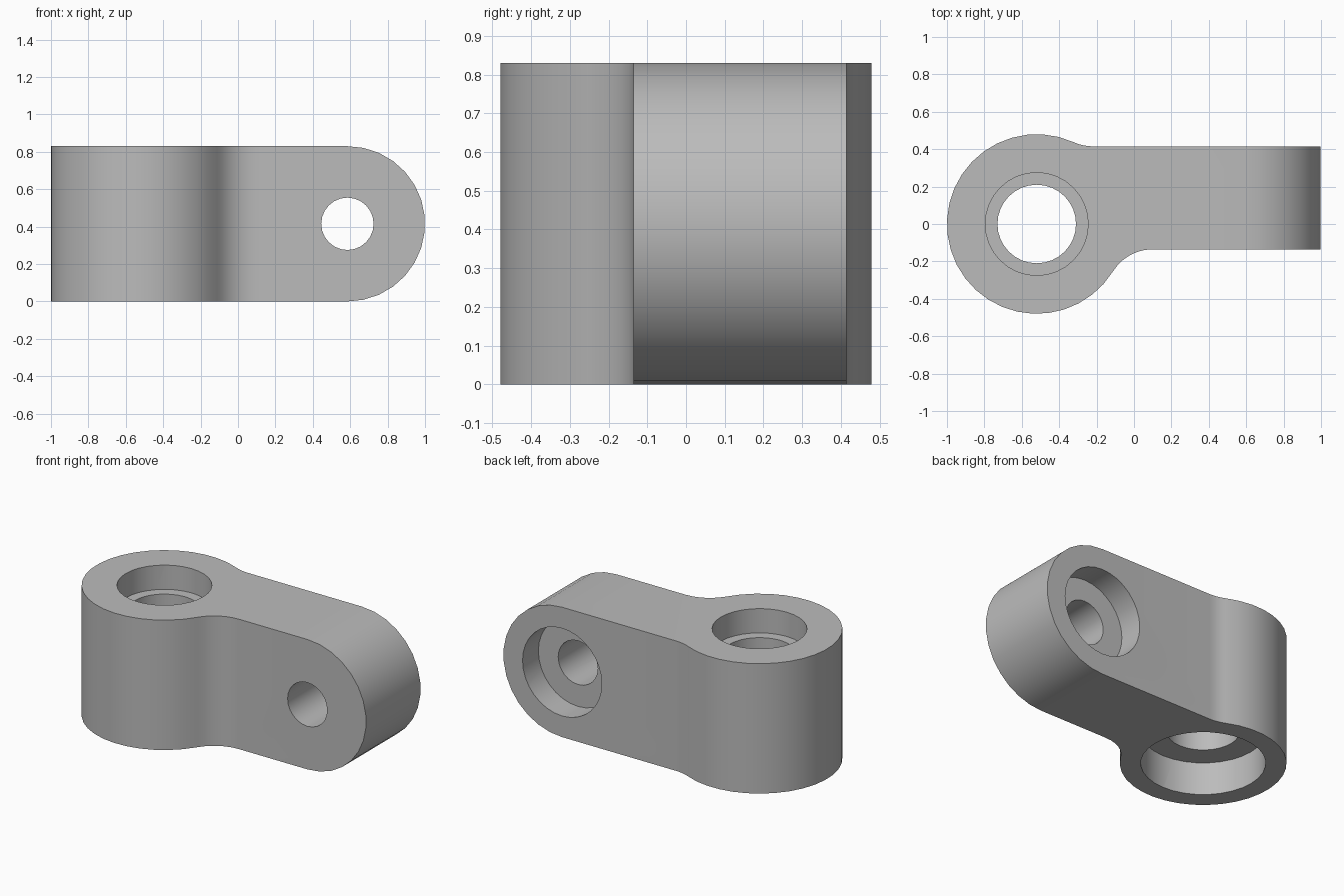
import bpy
import bmesh
from math import pi, sin, cos, atan2, sqrt, radians
from mathutils import Vector, Matrix

if "Cube" in bpy.data.objects:
    bpy.data.objects.remove(bpy.data.objects["Cube"])

HEIGHT = 0.83
RING_X, RING_R = -0.52, 0.48
ARM_FRONT, ARM_BACK = -0.135, 0.415
END_X, END_R = 0.585, HEIGHT / 2
FILLET = 0.25


def arc(cx, cy, r, a0, a1, steps):
    return [(cx + r * cos(a0 + (a1 - a0) * i / steps),
             cy + r * sin(a0 + (a1 - a0) * i / steps)) for i in range(steps + 1)]


def prism(name, outline, low, high, along_y=False):
    """Extrude an outline along z, or an x-z outline along y."""
    bm = bmesh.new()
    place = (lambda p: (p[0], low, p[1])) if along_y else (lambda p: (p[0], p[1], low))
    face = bm.faces.new([bm.verts.new(place(p)) for p in outline])
    top = bmesh.ops.extrude_face_region(bm, geom=[face])
    shift = Vector((0, high - low, 0)) if along_y else Vector((0, 0, high - low))
    moved = [v for v in top["geom"] if isinstance(v, bmesh.types.BMVert)]
    bmesh.ops.translate(bm, verts=moved, vec=shift)
    bmesh.ops.recalc_face_normals(bm, faces=bm.faces)
    mesh = bpy.data.meshes.new(name)
    bm.to_mesh(mesh)
    bm.free()
    obj = bpy.data.objects.new(name, mesh)
    bpy.context.collection.objects.link(obj)
    return obj


def disc(cx, cy, r, sides=32):
    return arc(cx, cy, r, 0, 2 * pi, sides)[:-1]


def cut(target, cutter, operation="DIFFERENCE"):
    cutter.hide_render = True
    mod = target.modifiers.new(cutter.name, "BOOLEAN")
    mod.operation, mod.object, mod.solver = operation, cutter, "EXACT"
    bpy.context.view_layer.objects.active = target
    bpy.ops.object.modifier_apply(modifier=mod.name)
    bpy.data.objects.remove(cutter)


# Fillet centres, tangent to both the ring and an arm side
def fillet_centre(side, sign):
    y = side + sign * FILLET
    return RING_X + sqrt((RING_R + FILLET) ** 2 - y ** 2), y


bx, by = fillet_centre(ARM_BACK, 1)
fx, fy = fillet_centre(ARM_FRONT, -1)
back_angle = atan2(by, bx - RING_X)
front_angle = atan2(fy, fx - RING_X)

# Plan outline: ring, blended into the offset arm
plan = arc(RING_X, 0, RING_R, back_angle, 2 * pi + front_angle, 26)
plan += arc(fx, fy, FILLET, front_angle + pi, pi / 2, 6)[1:]
plan += [(1.2, ARM_FRONT), (1.2, ARM_BACK)]
plan += arc(bx, by, FILLET, -pi / 2, back_angle - pi, 4)[:-1]
body = prism("swivel_link_body", plan, -0.1, HEIGHT + 0.1)

# Side outline: square at the ring end, round at the arm end
side = [(-1.2, HEIGHT), (-1.2, 0)] + arc(END_X, END_R, END_R, -pi / 2, pi / 2, 15)
cut(body, prism("side_shape", side, -1, 1, True), "INTERSECT")

# Upright bore with a recess at each end
cut(body, prism("ring_bore", disc(RING_X, 0, 0.21), -0.2, 1.2))
cut(body, prism("top_recess", disc(RING_X, 0, 0.275), HEIGHT - 0.155, 1.2))
cut(body, prism("bottom_recess", disc(RING_X, 0, 0.36), -0.2, 0.21))

# Cross bore through the arm with a recess at the back
cut(body, prism("arm_bore", disc(END_X, END_R, 0.14, 24), -0.5, 0.8, True))
cut(body, prism("arm_recess", disc(END_X, END_R, 0.28), ARM_BACK - 0.16, 0.8, True))

# Plain grey finish
grey = bpy.data.materials.new("plain_grey")
grey.use_nodes = True
colour = (0.5, 0.5, 0.5, 1)
grey.diffuse_color = colour
grey.node_tree.nodes["Principled BSDF"].inputs["Base Color"].default_value = colour
body.data.materials.clear()
body.data.materials.append(grey)

bpy.ops.object.select_all(action="DESELECT")
body.select_set(True)
bpy.context.view_layer.objects.active = body
bpy.ops.object.shade_smooth_by_angle(angle=radians(30))
